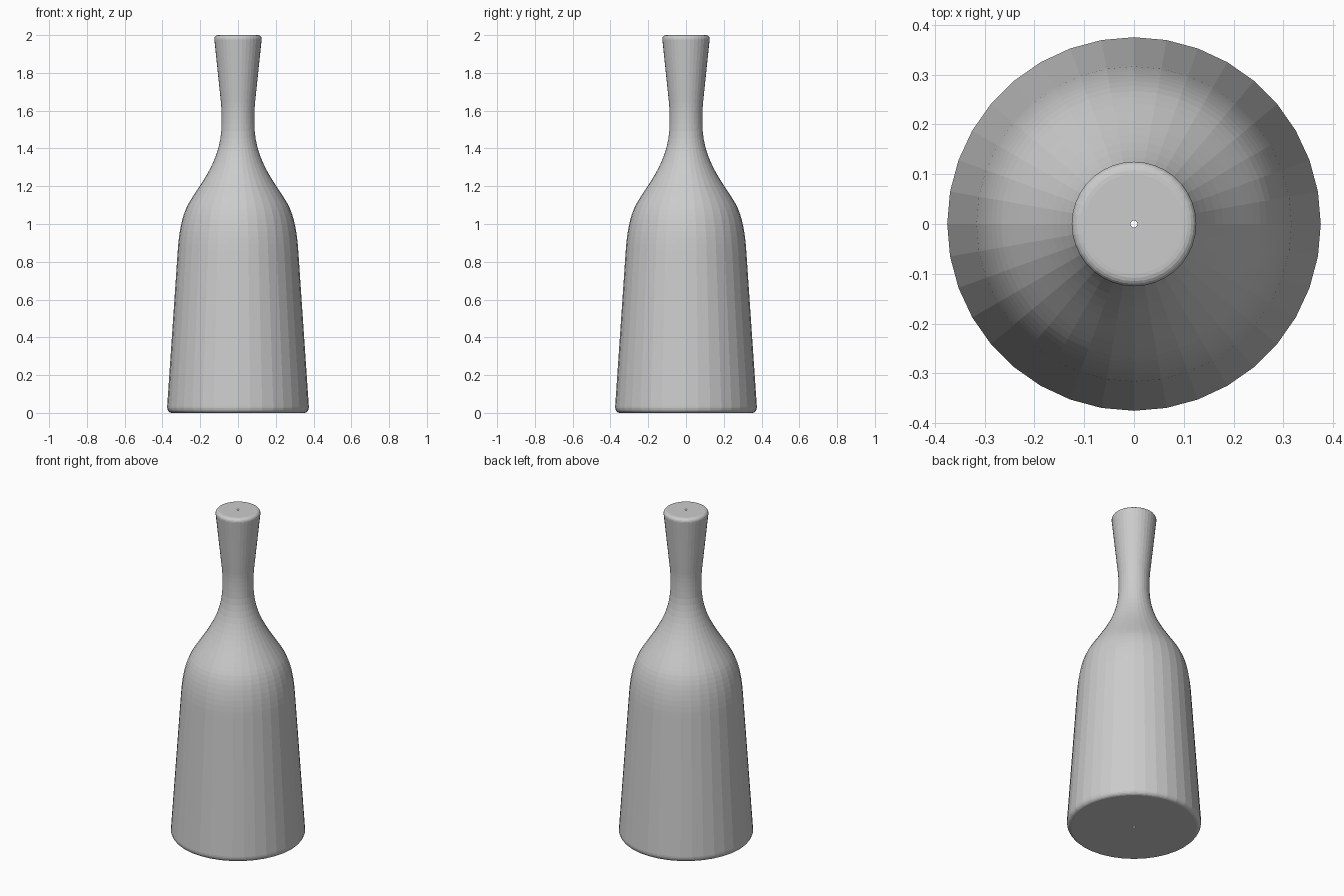
import bpy
import bmesh
import math
from mathutils import Vector
from mathutils.geometry import interpolate_bezier

SEGMENTS = 36

if "Cube" in bpy.data.objects:
    bpy.data.objects.remove(bpy.data.objects["Cube"])

# Plain grey material
grey = bpy.data.materials.new("plain_grey")
grey.use_nodes = True
colour = (0.6, 0.6, 0.6, 1)
grey.diffuse_color = colour
grey.node_tree.nodes["Principled BSDF"].inputs["Base Color"].default_value = colour


def bend(start, handle_a, handle_b, end, steps):
    """Points of a curved stretch of the outline, as (radius, height)."""
    return interpolate_bezier(*[Vector((r, 0, z)) for r, z in
                                (start, handle_a, handle_b, end)], steps)


# Outline from the base to the lip; it leaves a pinhole along the axis
outline = [Vector((0.007, 0, 0))]
outline += bend((0.35, 0), (0.365, 0), (0.376, 0.014), (0.375, 0.035), 7)   # base edge
outline += bend((0.319, 0.86), (0.312, 0.97), (0.293, 1.06), (0.255, 1.12), 10)  # shoulder
outline += bend((0.255, 1.12), (0.195, 1.22), (0.087, 1.34), (0.087, 1.53), 15)[1:]  # neck root
outline += bend((0.087, 1.53), (0.086, 1.57), (0.087, 1.61), (0.09, 1.64), 5)[1:]   # waist
outline += bend((0.125, 1.975), (0.127, 1.991), (0.118, 2), (0.1, 2), 7)    # lip
outline += [Vector((0.007, 0, 2))]

# Turn the outline around the axis
bm = bmesh.new()
verts = [bm.verts.new(p) for p in outline]
edges = [bm.edges.new(pair) for pair in zip(verts, verts[1:])]
bmesh.ops.spin(bm, geom=verts + edges, cent=(0, 0, 0), axis=(0, 0, 1),
               angle=math.tau, steps=SEGMENTS, use_merge=True)
bmesh.ops.remove_doubles(bm, verts=bm.verts, dist=0.0005)
bmesh.ops.recalc_face_normals(bm, faces=bm.faces)
# Open shell: make sure the normals face outwards
side = max(bm.faces, key=lambda f: f.calc_area())
centre = side.calc_center_median()
if side.normal.x * centre.x + side.normal.y * centre.y < 0:
    bmesh.ops.reverse_faces(bm, faces=bm.faces)
mesh = bpy.data.meshes.new("bottle_body")
bm.to_mesh(mesh)
bm.free()
mesh.materials.append(grey)
bottle = bpy.data.objects.new("bottle_body", mesh)
bpy.context.collection.objects.link(bottle)
